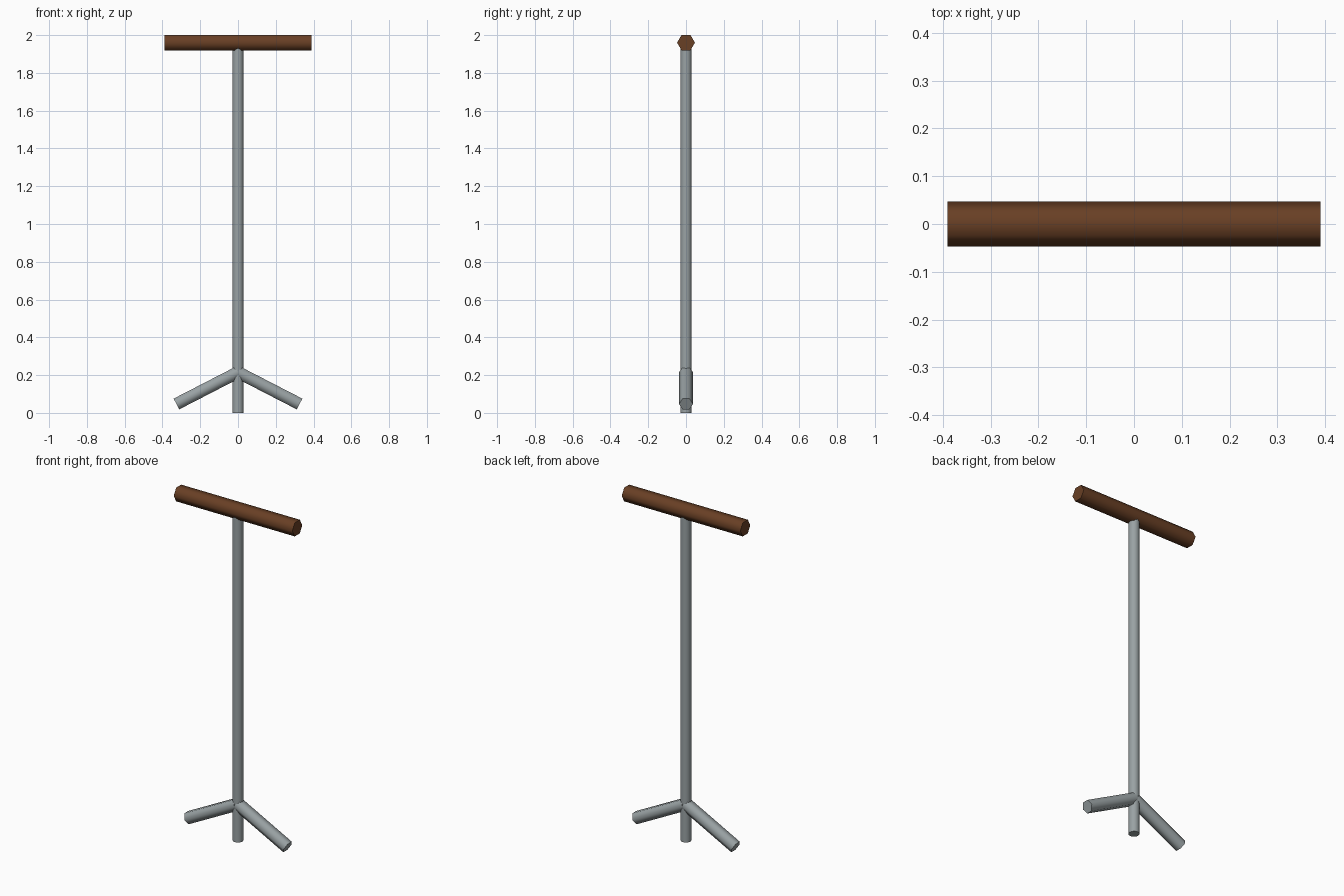
import bpy, math
from mathutils import Vector

default = bpy.data.objects.get("Cube")
if default:
    bpy.data.objects.remove(default, do_unlink=True)


def material(name, rgb):
    m = bpy.data.materials.new(name)
    m.use_nodes = True
    m.diffuse_color = (*rgb, 1)
    m.node_tree.nodes["Principled BSDF"].inputs["Base Color"].default_value = (*rgb, 1)
    return m


def rod(name, start, end, radius, sides, mat):
    """Capped prism between two points, with corners pointing along y."""
    start, end = Vector(start), Vector(end)
    axis = end - start
    bpy.ops.mesh.primitive_cylinder_add(vertices=sides, radius=radius, depth=axis.length,
                                        location=(start + end) / 2)
    ob = bpy.context.object
    ob.name = name
    # All rods lie in the xz plane, so a turn about y is enough
    ob.rotation_euler.y = math.atan2(axis.x, axis.z)
    ob.data.materials.append(mat)
    bpy.ops.object.shade_smooth_by_angle(angle=math.radians(65))
    return ob


steel = material("grey steel", (0.32, 0.36, 0.37))
wood = material("brown wood", (0.14, 0.05, 0.018))

# Upright shaft and crossbar grip
rod("shaft", (0, 0, 0), (0, 0, 1.94), 0.03, 12, steel)
rod("handle", (-0.39, 0, 1.96), (0.39, 0, 1.96), 0.047, 6, wood)

# Pair of slanted foot rods
for side, label in ((1, "left"), (-1, "right")):
    rod(label + "_foot", (0, 0, 0.215), (side * 0.326, 0, 0.047), 0.037, 6, steel)
